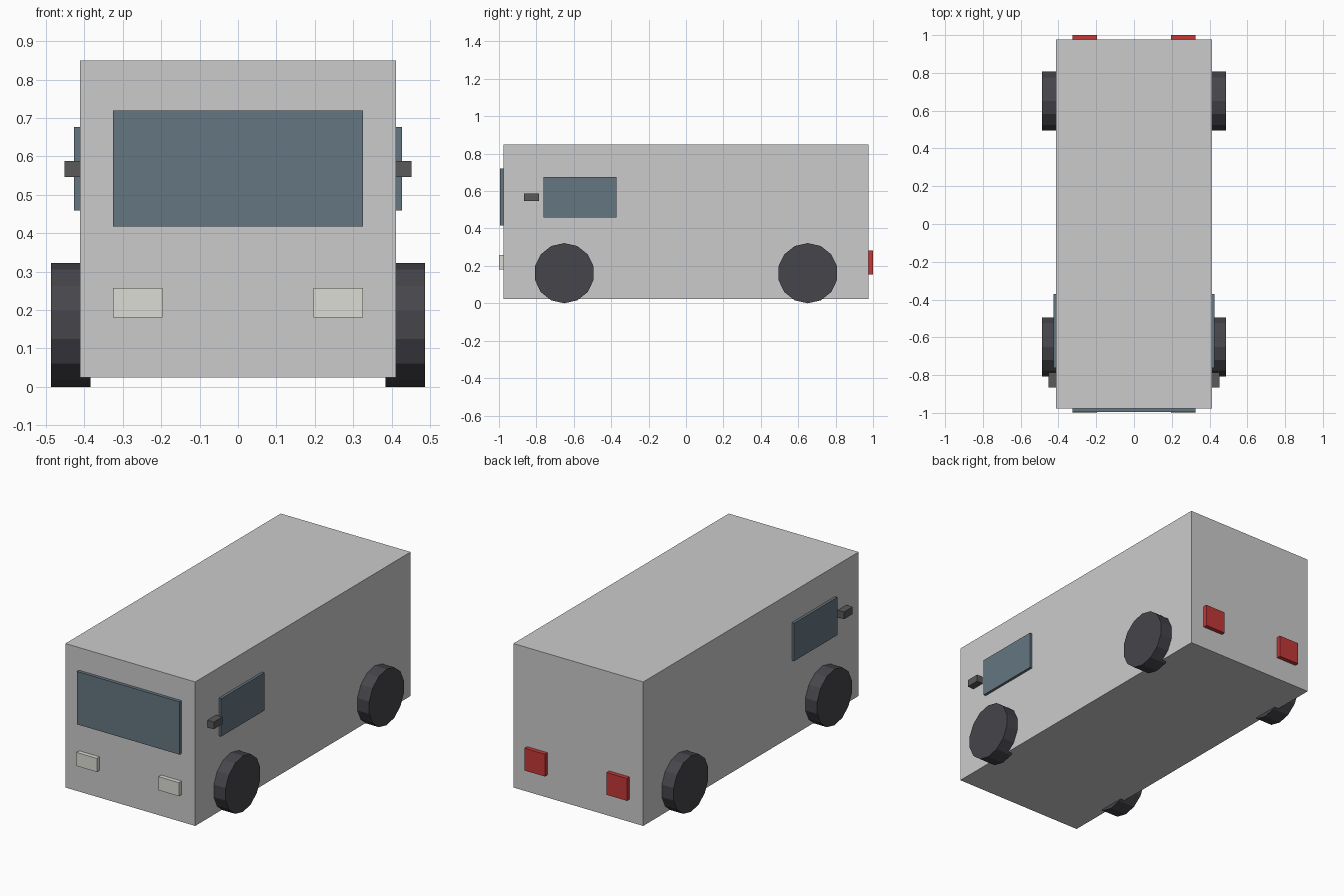
import bpy, bmesh
from math import sin, cos, tau

if "Cube" in bpy.data.objects:
    bpy.data.objects.remove(bpy.data.objects["Cube"])


def material(name, rgb):
    m = bpy.data.materials.new(name)
    m.diffuse_color = (*rgb, 1)
    m.use_nodes = True
    m.node_tree.nodes["Principled BSDF"].inputs["Base Color"].default_value = m.diffuse_color
    return m


GLASS = material("tinted_glass", (0.13, 0.18, 0.22))
RUBBER = material("dark_rubber", (0.06, 0.06, 0.07))
TRIM = material("dark_trim", (0.1, 0.1, 0.1))
LAMP = material("pale_lamp", (0.72, 0.72, 0.66))
RED = material("red_lamp", (0.55, 0.04, 0.04))


def finish(name, bm, mat):
    bmesh.ops.recalc_face_normals(bm, faces=bm.faces)
    me = bpy.data.meshes.new(name)
    bm.to_mesh(me)
    bm.free()
    if mat:
        me.materials.append(mat)
    ob = bpy.data.objects.new(name, me)
    bpy.context.collection.objects.link(ob)
    return ob


def box(name, xs, ys, zs, mat=None):
    bm = bmesh.new()
    bmesh.ops.create_cube(bm, size=1)
    for v in bm.verts:
        v.co = [(a + b) / 2 + c * (b - a)
                for (a, b), c in zip((xs, ys, zs), v.co)]
    return finish(name, bm, mat)


def wheel(name, x0, x1, y, r, sides=14):
    # A corner of the polygon points straight down at the ground
    bm = bmesh.new()
    ring = [bm.verts.new((x0, y + r * sin(tau * i / sides), r + r * cos(tau * i / sides)))
            for i in range(sides)]
    disc = bm.faces.new(ring)
    ext = bmesh.ops.extrude_face_region(bm, geom=[disc], use_keep_orig=True)
    moved = [g for g in ext["geom"] if isinstance(g, bmesh.types.BMVert)]
    bmesh.ops.translate(bm, verts=moved, vec=(x1 - x0, 0, 0))
    return finish(name, bm, RUBBER)


# Body shell and windscreen
box("body", (-0.412, 0.412), (-0.976, 0.976), (0.024, 0.85))
box("windscreen", (-0.326, 0.326), (-0.995, -0.965), (0.417, 0.72), GLASS)

# Paired parts on each side
for side, s in (("left", -1), ("right", 1)):
    def span(a, b):
        return tuple(sorted((s * a, s * b)))

    box(side + "_window", span(0.397, 0.427), (-0.762, -0.371), (0.459, 0.676), GLASS)
    box(side + "_mirror", span(0.39, 0.452), (-0.865, -0.787), (0.547, 0.588), TRIM)
    box(side + "_headlight", span(0.196, 0.325), (-1.0, -0.96), (0.18, 0.258), LAMP)
    box(side + "_tail_light", span(0.196, 0.325), (0.96, 1.0), (0.154, 0.282), RED)
    for end, y in (("front", -0.651), ("rear", 0.651)):
        wheel(f"{end}_{side}_wheel", s * 0.384, s * 0.487, y, 0.161)
